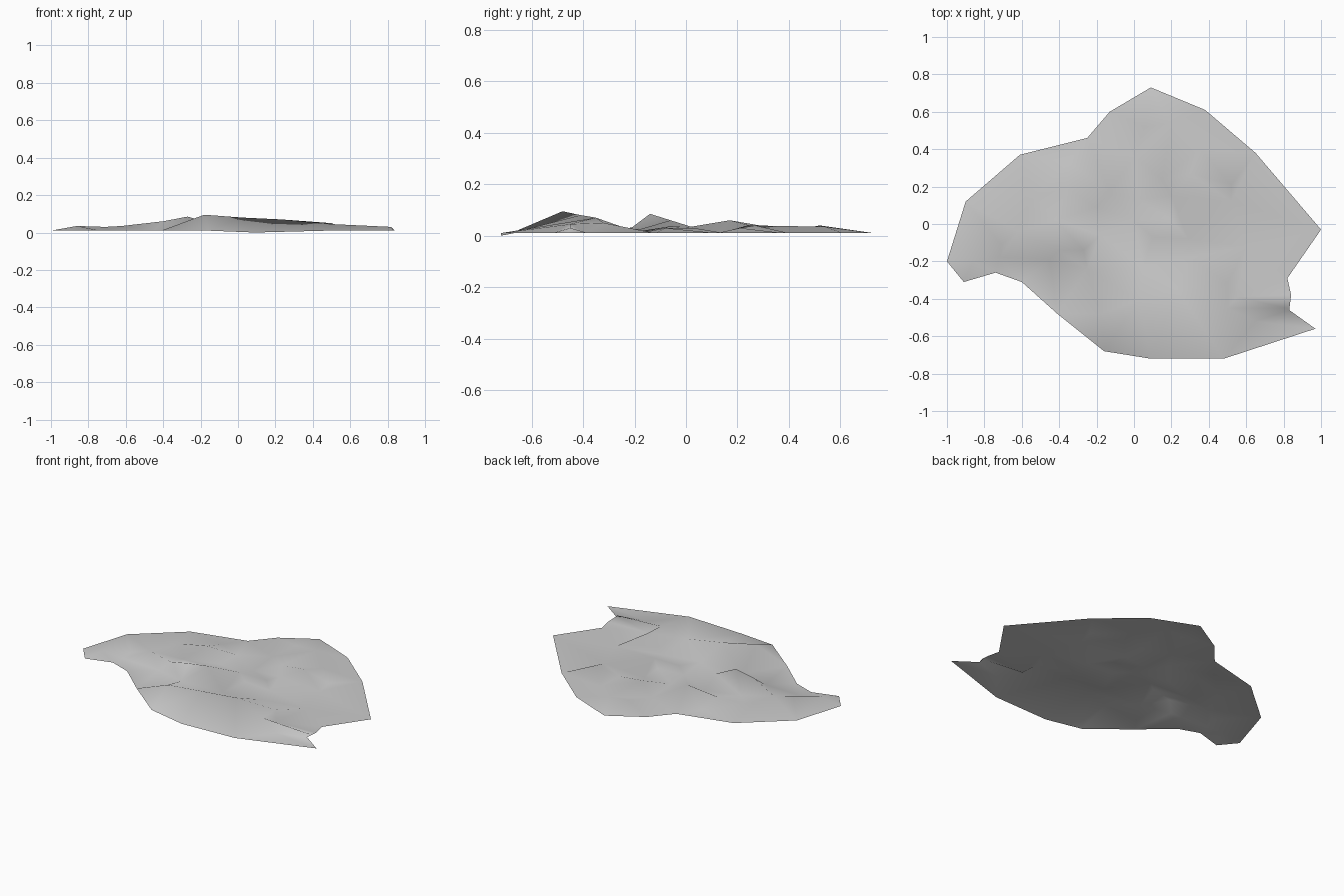
import bpy
from mathutils import Vector
from mathutils.geometry import delaunay_2d_cdt

cube = bpy.data.objects.get("Cube")
if cube:
    bpy.data.objects.remove(cube)

EDGE_Z = 0.01

# Ragged rim of the sheet
rim = [(-1, -.2), (-.91, -.31), (-.74, -.26), (-.6, -.31), (-.41, -.48),
       (-.16, -.68), (.09, -.72), (.48, -.72), (.97, -.56), (.83, -.46),
       (.84, -.38), (.82, -.29), (1, -.03), (.65, .38), (.38, .61),
       (.09, .73), (-.13, .6), (-.25, .46), (-.61, .37), (-.9, .12)]

# Ridge crests: points along each crest with heights
ridges = [
    [(-.18, -.48, .095), (.02, -.41, .08), (.23, -.35, .07), (.5, -.32, .05)],
    [(.5, -.45, .045), (.82, -.45, .03)],
    [(-.4, -.14, .06), (-.27, -.14, .085), (-.18, -.06, .06), (0, .02, .035), (.19, .03, .03)],
    [(.1, -.07, .035), (.29, -.08, .03)],
    [(.15, .24, .04), (.3, .27, .04), (.52, .21, .03)],
    [(-.53, .15, .035), (-.36, .19, .05), (-.13, .17, .06)],
    [(-.86, -.2, .035), (-.71, -.11, .03), (-.62, -.04, .035), (-.57, .08, .03)],
    [(.06, .52, .04), (.2, .54, .035)],
]

# Valley floors at the foot of the crests
valleys = [(-.42, .02), (-.2, .09), (.02, .13), (.2, .15), (.52, .12),
           (-.45, -.19), (-.25, -.24), (.05, -.23), (.3, -.18), (.6, -.12),
           (.65, -.52), (.55, -.39), (-.72, -.18), (0, .36), (.35, .4), (-.35, .33)]

# Triangulate the sheet with the crests kept as edges
points = [Vector((x, y)) for x, y in rim]
heights = [EDGE_Z] * len(rim)
crest_edges = []
for ridge in ridges:
    for i, (x, y, z) in enumerate(ridge):
        if i:
            crest_edges.append((len(points) - 1, len(points)))
        points.append(Vector((x, y)))
        heights.append(z)
for x, y in valleys:
    points.append(Vector((x, y)))
    heights.append(EDGE_Z)
heights[6] = 0

verts, _, faces, sources, _, _ = delaunay_2d_cdt(
    points, crest_edges, [list(range(len(rim)))], 1, 1e-5)
coords = [(v.x, v.y, heights[s[0]] if s else EDGE_Z) for v, s in zip(verts, sources)]

mesh = bpy.data.meshes.new("ground_sheet")
mesh.from_pydata(coords, [], faces)
mesh.update()
if sum(p.normal.z for p in mesh.polygons) < 0:
    mesh.flip_normals()
sheet = bpy.data.objects.new("ground_sheet", mesh)
bpy.context.collection.objects.link(sheet)
for p in mesh.polygons:
    p.use_smooth = True

# Plain grey surface
grey = bpy.data.materials.new("light_grey")
grey.use_nodes = True
colour = (.6, .6, .6, 1)
grey.diffuse_color = colour
grey.node_tree.nodes["Principled BSDF"].inputs["Base Color"].default_value = colour
mesh.materials.append(grey)
